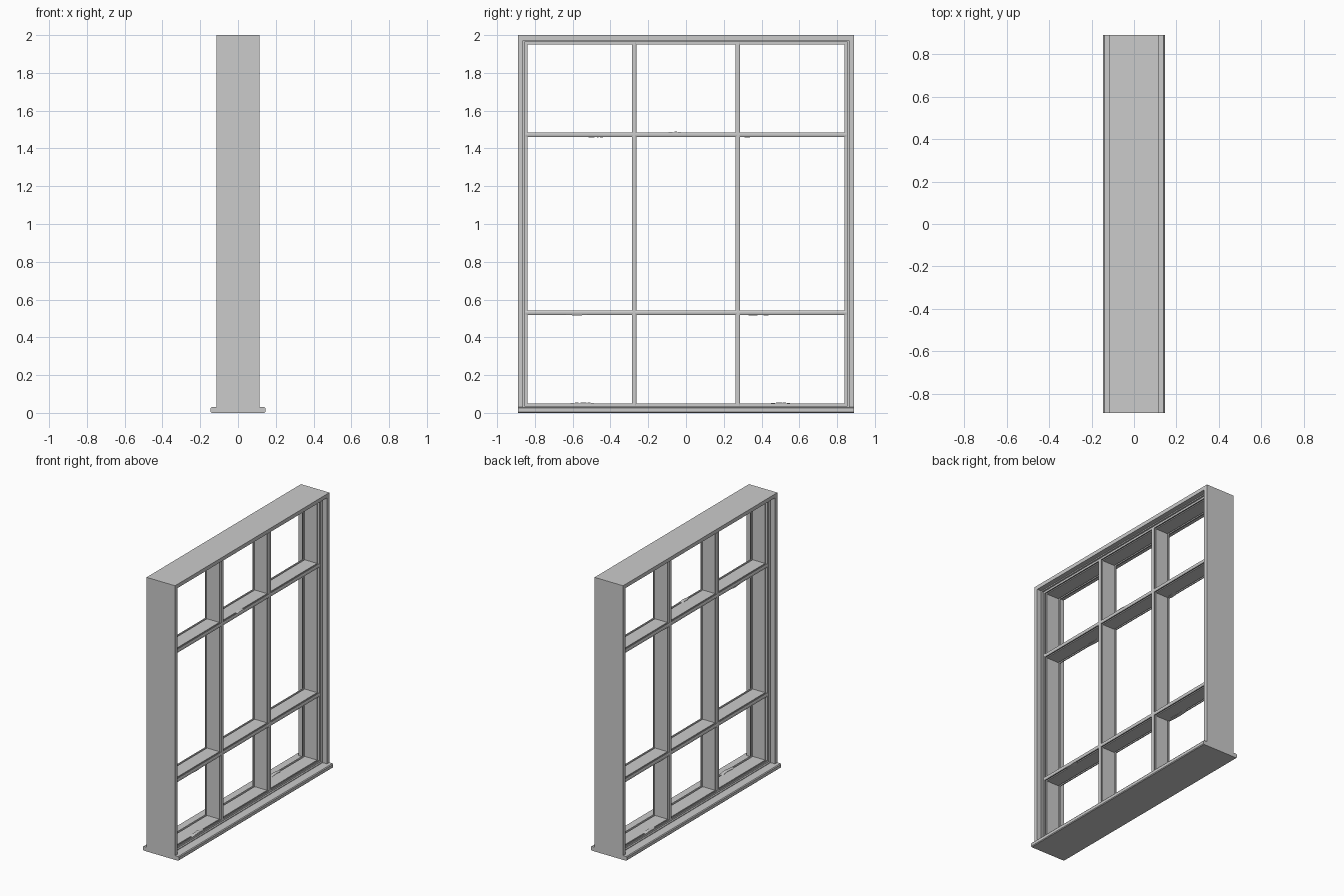
import bpy, bmesh

cube = bpy.data.objects.get("Cube")
if cube:
    bpy.data.objects.remove(cube, do_unlink=True)

HALF_W, HEIGHT = 0.89, 2.0
INSET = 0.05            # frame edge to clear opening
MULLION_Y = 0.275
TRANSOM_Z = (0.53, 1.473)

paint = bpy.data.materials.new("grey paint")
paint.use_nodes = True
colour = (0.6, 0.6, 0.6, 1)
paint.diffuse_color = colour
paint.node_tree.nodes["Principled BSDF"].inputs["Base Color"].default_value = colour


def loft(name, sections, closed=False):
    """Skin matching closed cross-sections, capping the ends or closing the loop."""
    bm = bmesh.new()
    rings = [[bm.verts.new(p) for p in s] for s in sections]
    count = len(rings[0])
    pairs = list(zip(rings, rings[1:]))
    if closed:
        pairs.append((rings[-1], rings[0]))
    else:
        bm.faces.new(rings[0])
        bm.faces.new(rings[-1])
    for a, b in pairs:
        for i in range(count):
            j = (i + 1) % count
            bm.faces.new((a[i], a[j], b[j], b[i]))
    bmesh.ops.recalc_face_normals(bm, faces=bm.faces)
    mesh = bpy.data.meshes.new(name)
    bm.to_mesh(mesh)
    bm.free()
    mesh.materials.append(paint)
    obj = bpy.data.objects.new(name, mesh)
    bpy.context.collection.objects.link(obj)
    return obj


def mirrored(points):
    """Complete a front half profile (depth, offset) with its back half."""
    return points + [(-d, o) for d, o in reversed(points)]


# Outer frame and glazing lip, one stepped profile mitred round the opening
frame_profile = mirrored([(0.115, 0), (0.115, 0.028), (0.08, 0.028), (0.08, 0.036),
                          (0.068, 0.036), (0.068, INSET), (0.06, INSET),
                          (0.057, 0.043), (0.05, 0.043), (0.05, INSET)])
corners = [(-1, 0), (1, 0), (1, 1), (-1, 1)]
loft("window_frame",
     [[(d, sy * (HALF_W - o), HEIGHT - o if top else o) for d, o in frame_profile]
      for sy, top in corners], closed=True)

# Projecting sill with softened edges
sill_profile = mirrored([(0.14, 0), (0.145, 0.005), (0.145, 0.025), (0.14, 0.031)])
loft("sill", [[(d, y, z) for d, z in sill_profile] for y in (-HALF_W, HALF_W)])

# Glazing bars share a grooved section
half_bar = mirrored([(0.07, 0.005), (0.067, 0.012), (0.06, 0.012),
                     (0.057, 0.005), (0.05, 0.005), (0.05, 0.012)])
bar_profile = half_bar + [(d, -o) for d, o in reversed(half_bar)]

for side, y in (("right", -MULLION_Y), ("left", MULLION_Y)):
    loft(side + "_mullion", [[(d, y + o, z) for d, o in bar_profile]
                             for z in (0.04, HEIGHT - 0.04)])

bays = (("right", -HALF_W + 0.04, -MULLION_Y), ("centre", -MULLION_Y, MULLION_Y),
        ("left", MULLION_Y, HALF_W - 0.04))
for level, z in zip(("lower", "upper"), TRANSOM_Z):
    for bay, y0, y1 in bays:
        loft(f"{level}_{bay}_transom",
             [[(d, y, z + o) for d, o in bar_profile] for y in (y0, y1)])

# Small lifted splinters along the worn bars: (y, z, length, lift)
splinters = [(-0.48, 1.463, 0.15, -0.007), (-0.06, 1.483, 0.08, 0.004),
             (0.32, 1.463, 0.1, -0.005), (-0.58, 0.52, 0.12, -0.005),
             (0.38, 0.52, 0.2, -0.006), (-0.55, 0.048, 0.14, 0.008),
             (0.5, 0.048, 0.12, 0.006)]
for n, (y, z, length, lift) in enumerate(splinters):
    x = 0.055 if n % 2 else -0.055
    loft(f"splinter_{n + 1}",
         [[(x + dx, y + t * length / 2, z + h * lift * (1 - abs(t)) + e)
           for dx, e in ((-0.013, 0), (0.013, 0), (0.013, 0.002), (-0.013, 0.002))]
          for t, h in ((-1, 0), (-0.3, 1), (0.2, 1.2), (1, 0))])
